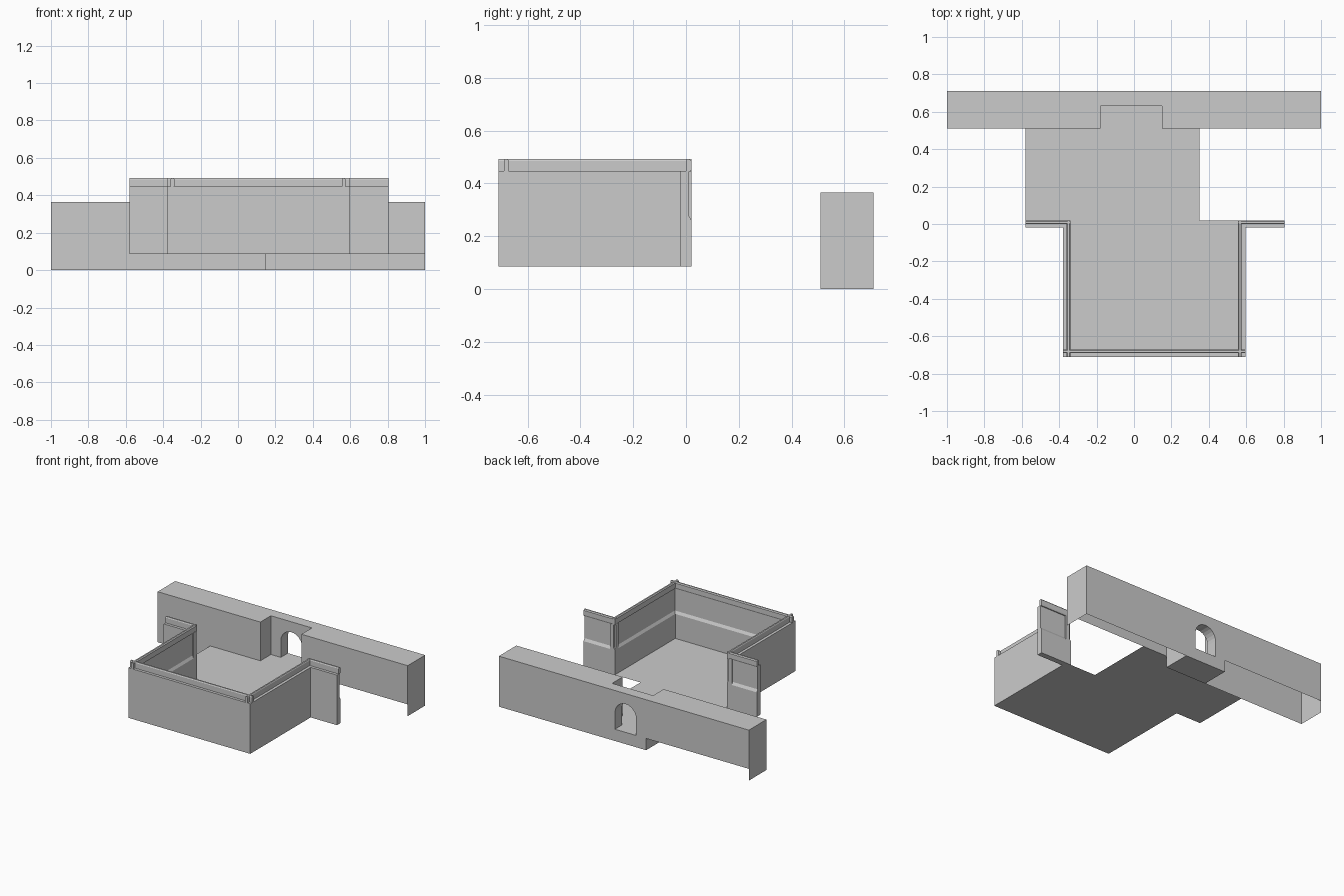
import bpy, bmesh, math

if "Cube" in bpy.data.objects:
    bpy.data.objects.remove(bpy.data.objects["Cube"])


def make(name, polys):
    """Mesh object from a list of polygons, welded."""
    bm = bmesh.new()
    for p in polys:
        bm.faces.new([bm.verts.new(c) for c in p])
    bmesh.ops.remove_doubles(bm, verts=bm.verts, dist=1e-5)
    bmesh.ops.recalc_face_normals(bm, faces=bm.faces)
    me = bpy.data.meshes.new(name)
    bm.to_mesh(me)
    bm.free()
    ob = bpy.data.objects.new(name, me)
    bpy.context.collection.objects.link(ob)
    return ob


def xwall(x0, x1, y, z0, z1):
    return [(x0, y, z0), (x1, y, z0), (x1, y, z1), (x0, y, z1)]


def ywall(x, y0, y1, z0, z1):
    return [(x, y0, z0), (x, y1, z0), (x, y1, z1), (x, y0, z1)]


def flat(x0, x1, y0, y1, z):
    return [(x0, y0, z), (x1, y0, z), (x1, y1, z), (x0, y1, z)]


FLOOR, TOP = 0.085, 0.365
NL, NR, NY = -0.178, 0.15, 0.63      # notch left, right, back
YF, YB = 0.51, 0.71                  # back building front and rear

# Arch outline, from left foot over the top to right foot
cx, r, spring = -0.014, 0.085, 0.205
arch = [(cx - r, FLOOR)]
arch += [(cx - r * math.cos(math.pi * i / 12), spring + r * math.sin(math.pi * i / 12))
         for i in range(13)]
arch += [(cx + r, FLOOR)]


def arch_panel(y):
    pts = [(NL, FLOOR)] + arch + [(NR, FLOOR), (NR, TOP), (NL, TOP)]
    return [(x, y, z) for x, z in pts]


# Back building: bottomless shell with a notched front and arched passage
polys = [
    xwall(-1, NL, YF, 0, TOP), xwall(NR, 1, YF, FLOOR, TOP),
    ywall(-1, YF, YB, 0, TOP), ywall(1, YF, YB, 0, TOP),
    xwall(-1, NL, YB, FLOOR, TOP), xwall(NR, 1, YB, 0, TOP),
    arch_panel(YB), arch_panel(NY),
    ywall(NL, YF, NY, FLOOR, TOP), ywall(NR, YF, NY, FLOOR, TOP),
    flat(-1, NL, YF, YB, TOP), flat(NR, 1, YF, YB, TOP), flat(NL, NR, NY, YB, TOP),
]
for (xa, za), (xb, zb) in zip(arch, arch[1:]):
    polys.append([(xa, NY, za), (xb, NY, zb), (xb, YB, zb), (xa, YB, za)])
make("back_building", polys)

# Threshold block under the passage
make("threshold", [
    flat(NL, NR, YF, YB, 0), flat(NL, NR, YF, YB, FLOOR),
    xwall(NL, NR, YF, 0, FLOOR), xwall(NL, NR, YB, 0, FLOOR),
    ywall(NL, YF, YB, 0, FLOOR), ywall(NR, YF, YB, 0, FLOOR)])

# Courtyard floor
outline = [(-0.58, YF), (-0.58, 0), (-0.38, 0), (-0.38, -0.71),
           (0.595, -0.71), (0.595, 0.02), (0.35, 0.02), (0.35, YF)]
floor = make("courtyard_floor", [[(x, y, FLOOR) for x, y in outline]])

# Courtyard wall profile: distance inward from the outer face, height
profile = [(0, FLOOR), (0, 0.447), (0.02, 0.447), (0.02, 0.485), (0.024, 0.492),
           (0.034, 0.492), (0.04, 0.485), (0.04, 0.452), (0.036, 0.443), (0.029, 0.443),
           (0.029, 0.28), (0.04, 0.262), (0.04, FLOOR)]


def wall(name, start, end, inward):
    """Extrude the profile from start to end along the outer face."""
    rings = [[(p[0] + inward[0] * d, p[1] + inward[1] * d, z) for d, z in profile]
             for p in (start, end)]
    n = len(profile)
    sides = [[rings[0][i], rings[0][(i + 1) % n], rings[1][(i + 1) % n], rings[1][i]]
             for i in range(n)]
    make(name, sides + rings)


wall("front_wall", (-0.38, -0.71), (0.595, -0.71), (0, 1))
wall("left_wall", (-0.38, -0.71), (-0.38, 0.02), (1, 0))
wall("right_wall", (0.595, -0.71), (0.595, 0.02), (-1, 0))
wall("left_wing_wall", (-0.58, -0.02), (-0.34, -0.02), (0, 1))
wall("right_wing_wall", (0.555, -0.02), (0.805, -0.02), (0, 1))
